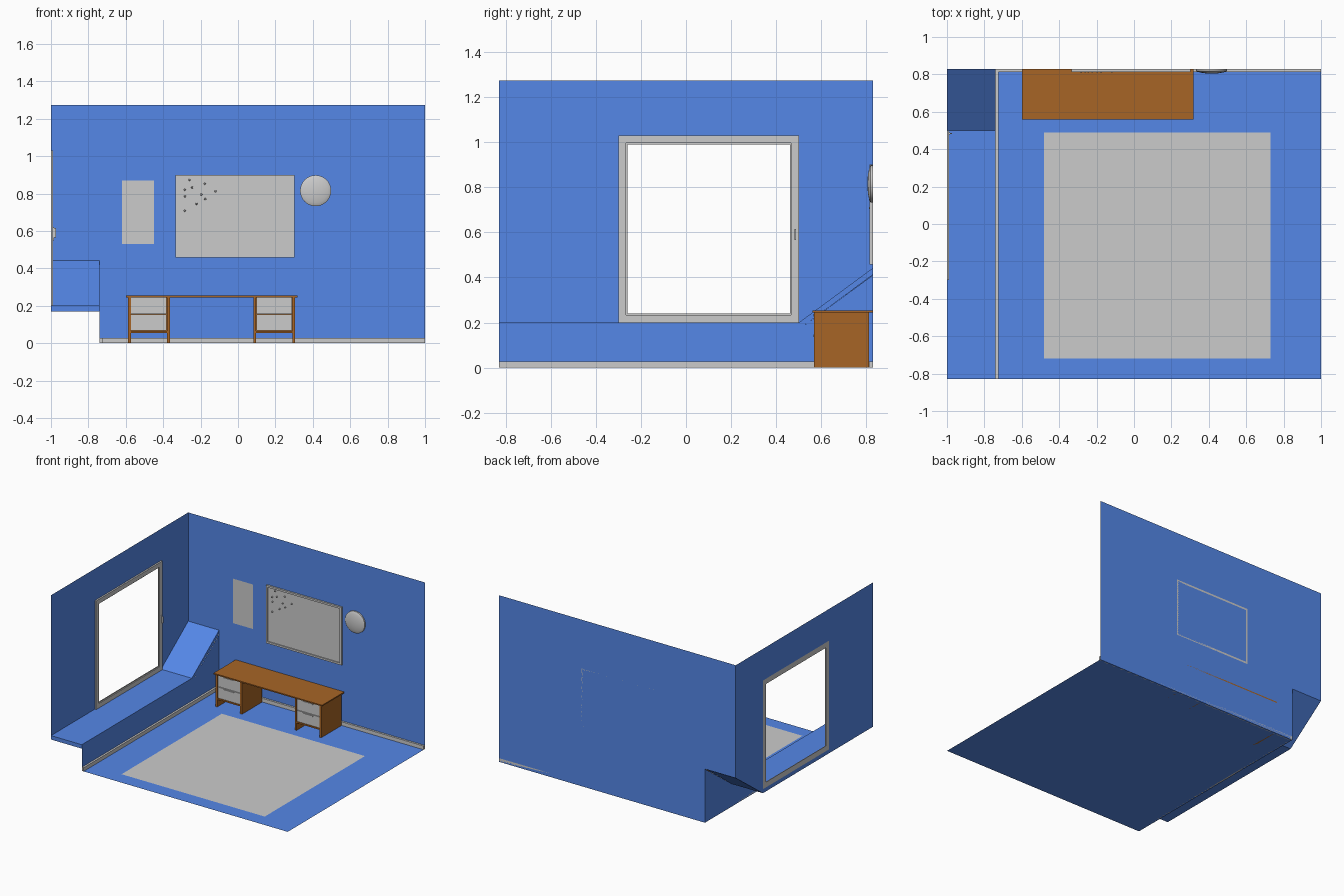
import bpy, bmesh, math
from mathutils import Matrix

if "Cube" in bpy.data.objects:
    bpy.data.objects.remove(bpy.data.objects["Cube"])


def material(name, rgb):
    m = bpy.data.materials.new(name)
    m.diffuse_color = (*rgb, 1)
    m.use_nodes = True
    m.node_tree.nodes["Principled BSDF"].inputs["Base Color"].default_value = m.diffuse_color
    return m


BLUE = material("wall blue", (0.09, 0.245, 0.81))
GREY = material("light grey", (0.6, 0.6, 0.6))
WOOD = material("wood brown", (0.39, 0.13, 0.019))


def add(name, verts, faces, mat):
    me = bpy.data.meshes.new(name)
    me.from_pydata(verts, [], faces)
    me.materials.append(mat)
    ob = bpy.data.objects.new(name, me)
    bpy.context.collection.objects.link(ob)
    return ob


def sheet(name, polys, mat):
    """Flat polygons, each a list of 3D points."""
    verts, faces = [], []
    for p in polys:
        faces.append(range(len(verts), len(verts) + len(p)))
        verts += p
    return add(name, verts, [list(f) for f in faces], mat)


def prism(name, low, high, mat):
    """Closed solid between two matching outlines."""
    n = len(low)
    faces = [list(range(n))[::-1], list(range(n, 2 * n))]
    faces += [[i, (i + 1) % n, n + (i + 1) % n, n + i] for i in range(n)]
    ob = add(name, low + high, faces, mat)
    bm = bmesh.new()
    bm.from_mesh(ob.data)
    bmesh.ops.recalc_face_normals(bm, faces=bm.faces)
    bm.to_mesh(ob.data)
    bm.free()
    return ob


def box(name, x0, x1, y0, y1, z0, z1, mat):
    base = [(x0, y0), (x1, y0), (x1, y1), (x0, y1)]
    return prism(name, [(x, y, z0) for x, y in base], [(x, y, z1) for x, y in base], mat)


def frame(name, u0, u1, z0, z1, w, place, mat):
    """Rectangular frame; place(u, z, depth 0/1) gives the 3D point."""
    outer = [(u0, z0), (u1, z0), (u1, z1), (u0, z1)]
    inner = [(u0 + w, z0 + w), (u1 - w, z0 + w), (u1 - w, z1 - w), (u0 + w, z1 - w)]
    verts = [place(u, z, d) for d in (0, 1) for ring in (outer, inner) for u, z in ring]
    faces = []
    for i in range(4):
        j = (i + 1) % 4
        faces += [[i, j, 4 + j, 4 + i], [8 + i, 12 + i, 12 + j, 8 + j],
                  [i, 8 + i, 8 + j, j], [4 + i, 4 + j, 12 + j, 12 + i]]
    ob = add(name, verts, faces, mat)
    bm = bmesh.new()
    bm.from_mesh(ob.data)
    bmesh.ops.recalc_face_normals(bm, faces=bm.faces)
    bm.to_mesh(ob.data)
    bm.free()
    return ob


X, Y, H, S = 1.0, 0.828, 1.272, -0.74      # half width, half depth, height, step position

# room shell
sheet("floor", [[(S, -Y, 0), (X, -Y, 0), (X, Y, 0), (S, Y, 0)]], BLUE)
sheet("back_wall", [[(S, Y, 0), (X, Y, 0), (X, Y, H), (S, Y, H)],
                    [(-X, Y, .41), (S, Y, .41), (S, Y, H), (-X, Y, H)]], BLUE)
side = [[(-Y, .17), (-.3, .17), (-.3, H), (-Y, H)],
        [(-.3, 1.03), (.5, 1.03), (.5, H), (-.3, H)],
        [(-.3, .17), (.5, .17), (.5, .2), (-.3, .2)],
        [(.5, .17), (Y, .41), (Y, H), (.5, H)]]
sheet("window_wall", [[(-X, y, z) for y, z in p] for p in side], BLUE)
step = [(-Y, 0), (Y, 0), (Y, .41), (.5, .17), (-Y, .17)]
sheet("step_wall", [[(S, y, z) for y, z in step]], BLUE)

# ledge under the window, rising as a ramp at the back
ledge = [(-Y, .17), (.5, .17), (Y, .412), (Y, .442), (.5, .2), (-Y, .2)]
prism("window_ledge", [(-X, y, z) for y, z in ledge], [(S, y, z) for y, z in ledge], BLUE)

# baseboards
box("back_baseboard", S, X, Y - .015, Y, 0, .028, GREY)
box("side_baseboard", S, S + .015, -Y, Y, 0, .028, GREY)

# rug
r = [(-.48, -.72), (.73, -.72), (.73, .49), (-.48, .49)]
sheet("rug", [[(x, y, .003) for x, y in r]], GREY)

# window frame and handle
frame("window_frame", -.3, .5, .2, 1.03, .034,
      lambda u, z, d: (-X + .012 * d, u, z), GREY)
frame("window_inner_frame", -.267, .467, .233, .997, .007,
      lambda u, z, d: (-X + .005 * d, u, z), GREY)
box("handle_plate", -.99, -.984, .479, .489, .55, .62, GREY)
box("handle_lever", -.984, -.972, .481, .487, .565, .615, GREY)

# picture, pin board and pins
sheet("picture", [[(x, Y - .004, z) for x, z in
                   [(-.62, .53), (-.45, .53), (-.45, .87), (-.62, .87)]]], GREY)
box("pin_board", -.325, .295, Y - .006, Y - .001, .465, .893, GREY)
frame("pin_board_frame", -.335, .303, .458, .9, .014,
      lambda u, z, d: (u, Y - .014 * d, z), GREY)
pins = [(-.26, .873), (-.285, .82), (-.245, .832), (-.178, .852), (-.12, .812),
        (-.196, .795), (-.283, .785), (-.175, .77), (-.222, .745), (-.285, .708)]
bm = bmesh.new()
for x, z in pins:
    bmesh.ops.create_cone(bm, cap_ends=True, segments=8, radius1=.006, radius2=.004, depth=.012,
                          matrix=Matrix.Translation((x, Y - .011, z)) @ Matrix.Rotation(math.pi / 2, 4, 'X'))
me = bpy.data.meshes.new("pins")
bm.to_mesh(me)
bm.free()
me.materials.append(GREY)
bpy.context.collection.objects.link(bpy.data.objects.new("pins", me))

# round wall dome with rim: profile of (radius, depth) turned about y
profile = [(.083, 0), (.083, .010), (.078, .013), (.065, .017), (.045, .021), (.022, .0235), (.004, .024)]
n = 32
verts = [(.415 + q * math.cos(2 * math.pi * i / n), Y - d, .815 + q * math.sin(2 * math.pi * i / n))
         for q, d in profile for i in range(n)]
faces = [[k * n + i, k * n + (i + 1) % n, (k + 1) * n + (i + 1) % n, (k + 1) * n + i]
         for k in range(len(profile) - 1) for i in range(n)]
faces.append([(len(profile) - 1) * n + i for i in range(n)])
dome = add("wall_dome", verts, faces, GREY)
bpy.context.view_layer.objects.active = dome
dome.select_set(True)
bpy.ops.object.shade_smooth_by_angle(angle=math.radians(35))

# desk
box("desk_top", -.6, .318, .56, Y, .245, .254, WOOD)
for tag, x0, x1 in (("left", -.588, -.364), ("right", .082, .306)):
    a, b, c = x0 + .015, x1 - .015, (x0 + x1) / 2
    box(tag + "_outer_panel", x0, a, .568, .812, 0, .245, WOOD)
    box(tag + "_inner_panel", b, x1, .568, .812, 0, .245, WOOD)
    box(tag + "_cabinet_floor", a, b, .57, .812, .055, .066, WOOD)
    box(tag + "_cabinet_back", a, b, .804, .812, .066, .245, WOOD)
    for part, z0, z1 in (("lower", .068, .152), ("upper", .156, .243)):
        box(f"{tag}_{part}_drawer", a + .002, b - .002, .572, .8, z0, z1, GREY)
        # tapered drawer pull
        pull = [(c - .045, z1 - .004), (c - .035, z1 - .016), (c + .035, z1 - .016), (c + .045, z1 - .004)]
        prism(f"{tag}_{part}_pull", [(x, .573, z) for x, z in pull],
              [(x, .565, z) for x, z in pull], GREY)
